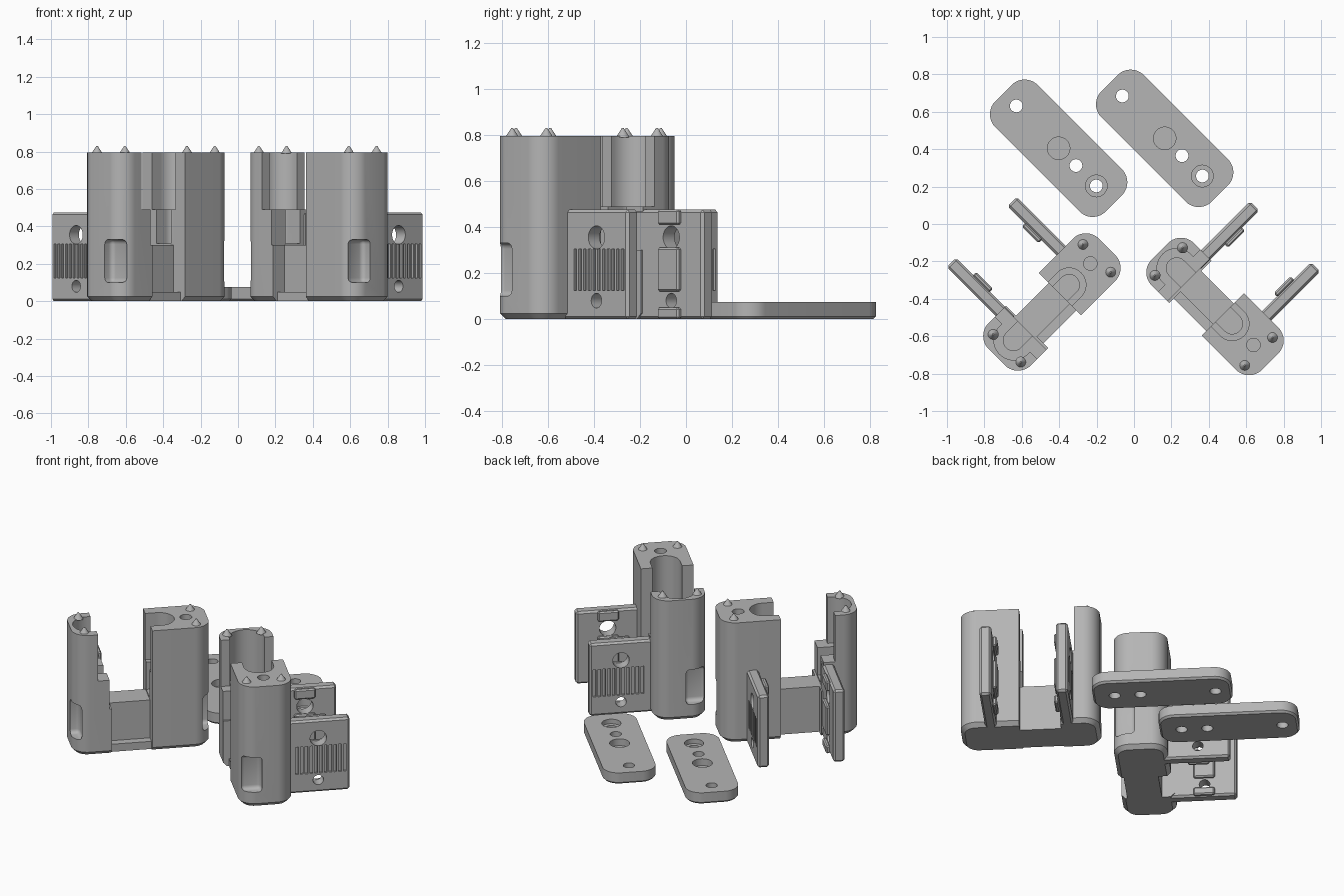
import bpy, bmesh, math
from mathutils import Matrix, Vector

if "Cube" in bpy.data.objects:
    bpy.data.objects.remove(bpy.data.objects["Cube"], do_unlink=True)

grey = bpy.data.materials.new("plain grey")
grey.use_nodes = True
grey.diffuse_color = (0.46, 0.46, 0.46, 1)
grey.node_tree.nodes["Principled BSDF"].inputs["Base Color"].default_value = grey.diffuse_color


def finish(bm, name):
    bmesh.ops.recalc_face_normals(bm, faces=bm.faces)
    mesh = bpy.data.meshes.new(name)
    bm.to_mesh(mesh)
    bm.free()
    mesh.materials.append(grey)
    ob = bpy.data.objects.new(name, mesh)
    bpy.context.collection.objects.link(ob)
    return ob


def box(x, y, z, name="cutter", bevel=0, segments=1):
    """Box from (min, max) pairs, with optional bevel."""
    bm = bmesh.new()
    size = [b - a for a, b in (x, y, z)]
    mid = [(a + b) / 2 for a, b in (x, y, z)]
    bmesh.ops.create_cube(bm, size=1, matrix=Matrix.Translation(mid) @ Matrix.Diagonal((*size, 1)))
    if bevel:
        bmesh.ops.bevel(bm, geom=bm.edges[:], offset=bevel, segments=segments,
                        affect='EDGES', profile=0.5)
    return finish(bm, name)


def rod(start, end, r1, r2=None, name="cutter"):
    """Cylinder or cone between two points."""
    a, b = Vector(start), Vector(end)
    turn = (b - a).to_track_quat('Z', 'Y').to_matrix().to_4x4()
    bm = bmesh.new()
    bmesh.ops.create_cone(bm, cap_ends=True, segments=40, radius1=r1,
                          radius2=r1 if r2 is None else r2, depth=(b - a).length,
                          matrix=Matrix.Translation((a + b) / 2) @ turn)
    return finish(bm, name)


def outline(r):
    """Rounded oblong with slightly bowed ends."""
    pts = []
    for cx, cy, start in ((.32, .07, 0), (-.32, .07, 90), (-.32, -.07, 180), (.32, -.07, 270)):
        for i in range(13):
            a = math.radians(start + i * 7.5)
            x, y = cx + r * math.cos(a), cy + r * math.sin(a)
            bow = .012 * max(0, 1 - abs(y) / .16)
            pts.append((x + math.copysign(bow, x) * (abs(x) > .33), y))
    return pts


def oblong(height, chamfer, name):
    bm = bmesh.new()
    rings = [[bm.verts.new((x, y, z)) for x, y in outline(r)]
             for z, r in ((0, .09 - chamfer), (chamfer, .09), (height, .09))]
    for low, high in zip(rings, rings[1:]):
        for i in range(len(low)):
            j = (i + 1) % len(low)
            bm.faces.new((low[i], low[j], high[j], high[i]))
    bm.faces.new(rings[0][::-1])
    bm.faces.new(rings[-1])
    return finish(bm, name)


def activate(ob):
    bpy.ops.object.select_all(action='DESELECT')
    ob.select_set(True)
    bpy.context.view_layer.objects.active = ob


def cut(ob, *cutters):
    for c in cutters:
        activate(ob)
        mod = ob.modifiers.new("cut", 'BOOLEAN')
        mod.operation, mod.solver, mod.object = 'DIFFERENCE', 'EXACT', c
        bpy.ops.object.modifier_apply(modifier=mod.name)
        bpy.data.objects.remove(c, do_unlink=True)


def smooth(ob):
    activate(ob)
    bpy.ops.object.shade_smooth_by_angle(angle=math.radians(30))


# Bracket body: oblong column cut into two towers joined by a low bridge
TOP = .795
body = oblong(TOP, .025, "bracket_body")
cut(body,
    box((-.27, .06), (-1, 1), (.49, 1)),            # gap between towers
    box((-.2, .06), (-1, 1), (.3, 1)),              # bridge top
    box((-.187, .06), (-1, -.075), (.05, 1)),       # front recess
    box((-.187, .06), (-1, -.125), (-1, .06)),      # front ledge
    box((-.187, .06), (.083, 1), (-1, 1)),          # back recess
    rod((.13, 0, .49), (.13, 0, 1), .09),           # large tower cavity
    box((.03, .13), (-.09, .09), (.49, 1)),
    rod((.13, 0, .31), (.13, 0, 1), .055),
    box((.03, .13), (-.055, .055), (.31, 1)),
    rod((-.29, 0, .49), (-.29, 0, 1), .105),        # small tower cavity
    box((-.29, -.2), (-.105, .105), (.49, 1)),
    rod((-.29, 0, .31), (-.29, 0, 1), .055),
    box((-.29, -.18), (-.055, .055), (.31, 1)),
    rod((.291, 0, .6), (.291, 0, 1), .036))         # screw hole
for side in (-1, 1):                                # end windows
    ends = sorted((side * .36, side * .5))
    cut(body, box(ends, (-.155, -.03), (.1, .33), bevel=.025, segments=4))
parts = [body]

# Locating spikes on the tower tops
for x in (-.345, .335):
    for y in (-.11, .1):
        parts.append(rod((x, y, TOP - .005), (x, y, TOP + .035), .03, .004, "locating_spike"))

# Guide arms with grip grooves outside and raised pads inside
for side in (-1, 1):
    def span(a, b):
        return sorted((side * a, side * b))

    arm = box(span(.195, .265), (.08, .53), (0, .475), "guide_arm", bevel=.012)
    for z, r in ((.355, .05), (.08, .032)):
        cut(arm, rod((.1 * side, .338, z), (.35 * side, .338, z), r))
    for i in range(11):
        y = .2 + i * .029
        cut(arm, box(span(.252, .3), (y, y + .017), (.125, .305)))
    parts.append(arm)
    for z in ((0, .05), (.12, .31), (.41, .475)):
        parts.append(box(span(.172, .2), (.272, .4), z, "arm_pad", bevel=.008))

# Cover plate with screw holes
plate = oblong(.075, .012, "cover_plate")
cut(plate,
    rod((-.32, 0, -1), (-.32, 0, 1), .034),
    rod((.131, 0, -1), (.131, 0, 1), .034),
    rod((.285, 0, -1), (.285, 0, 1), .034),
    rod((.285, 0, .045), (.285, 0, 1), .058),
    rod((0, 0, .03), (0, 0, 1), .06))

for ob in parts + [plate]:
    smooth(ob)


def place(ob, x, y, degrees):
    ob.matrix_world = Matrix.Translation((x, y, 0)) @ Matrix.Rotation(math.radians(degrees), 4, 'Z')


def twin(ob):
    copy = ob.copy()
    bpy.context.collection.objects.link(copy)
    return copy


# Two turned copies of the bracket and two cover plates
for ob in parts:
    place(twin(ob), -.439, -.417, 45)
    place(ob, .433, -.441, -45)
place(twin(plate), .164, .458, -45)
place(plate, -.403, .405, -45)
